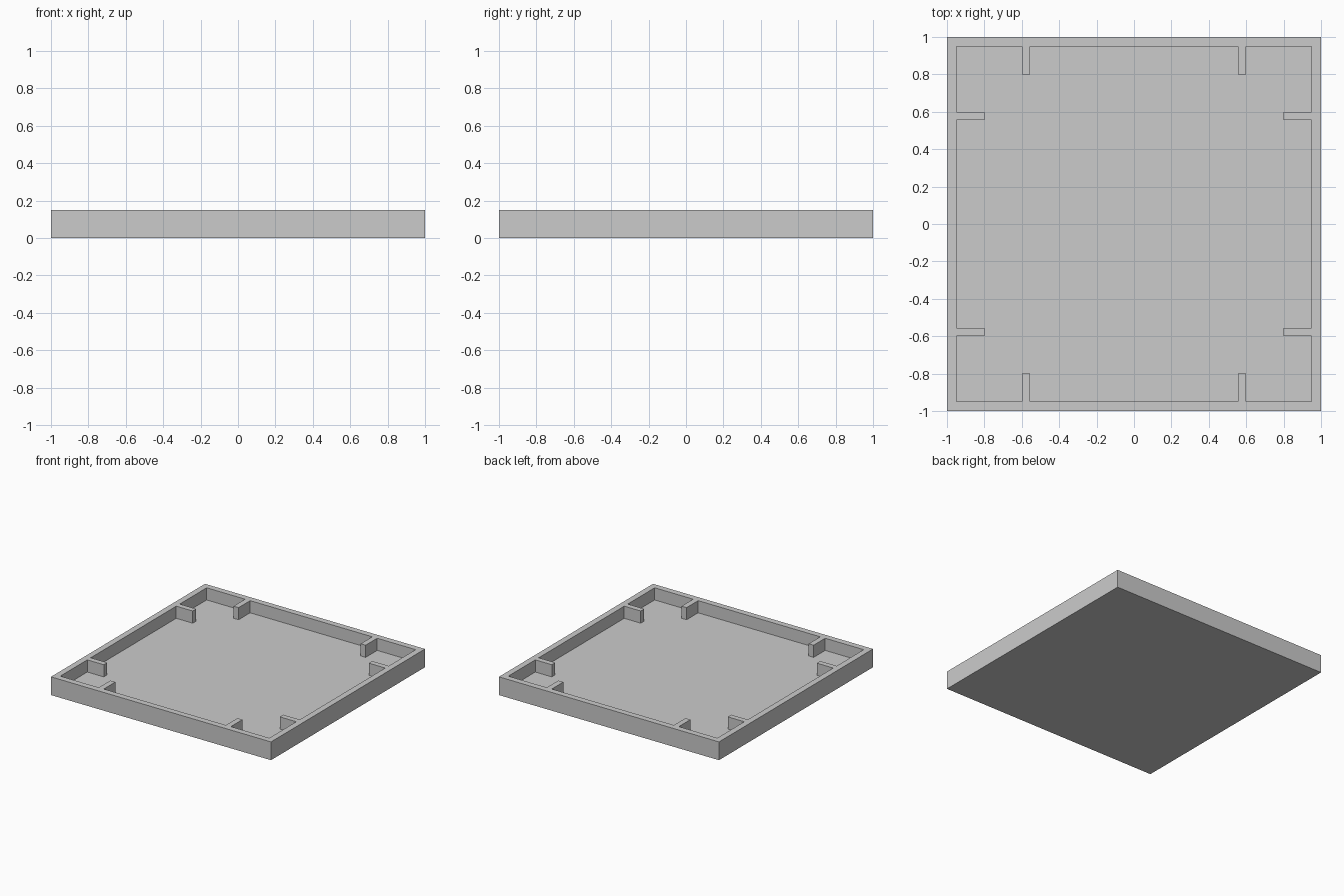
import bpy, bmesh
from mathutils import Matrix, Vector

if "Cube" in bpy.data.objects:
    bpy.data.objects.remove(bpy.data.objects["Cube"])

HALF, INNER, HEIGHT, FLOOR = 1.0, 0.95, 0.15, 0.05
TAB_A, TAB_B, TAB_END = 0.555, 0.6, 0.8

# Inner outline of the front side, wall with two inward tabs
side = [(-INNER, -INNER),
        (-TAB_B, -INNER), (-TAB_B, -TAB_END), (-TAB_A, -TAB_END), (-TAB_A, -INNER),
        (TAB_A, -INNER), (TAB_A, -TAB_END), (TAB_B, -TAB_END), (TAB_B, -INNER)]

bm = bmesh.new()


def loop(points, z):
    """Repeat a side's points around all four sides."""
    verts = []
    for k in range(4):
        turn = Matrix.Rotation(k * 1.5707963267948966, 3, 'Z')
        verts += [bm.verts.new(turn @ Vector((x, y, z))) for x, y in points]
    return verts


def bridge(a, b):
    for i in range(len(a)):
        j = (i + 1) % len(a)
        bm.faces.new((a[i], a[j], b[j], b[i]))


outer_low = loop([(-HALF, -HALF)], 0)
outer_top = loop([(-HALF, -HALF)], HEIGHT)
inner_top = loop(side, HEIGHT)
inner_low = loop(side, FLOOR)

# Underside, outer walls, inner walls with tabs, tray floor
bm.faces.new(outer_low[::-1])
bridge(outer_low, outer_top)
bridge(inner_top, inner_low)
bm.faces.new(inner_low)

# Rim with tab tops, one face per side
n = len(side)
for k in range(4):
    inner = [inner_top[(k * n + i) % (4 * n)] for i in range(n + 1)]
    bm.faces.new([outer_top[k], outer_top[(k + 1) % 4]] + inner[::-1])

bmesh.ops.recalc_face_normals(bm, faces=bm.faces)
mesh = bpy.data.meshes.new("tray")
bm.to_mesh(mesh)
bm.free()
bpy.context.collection.objects.link(bpy.data.objects.new("tray", mesh))
